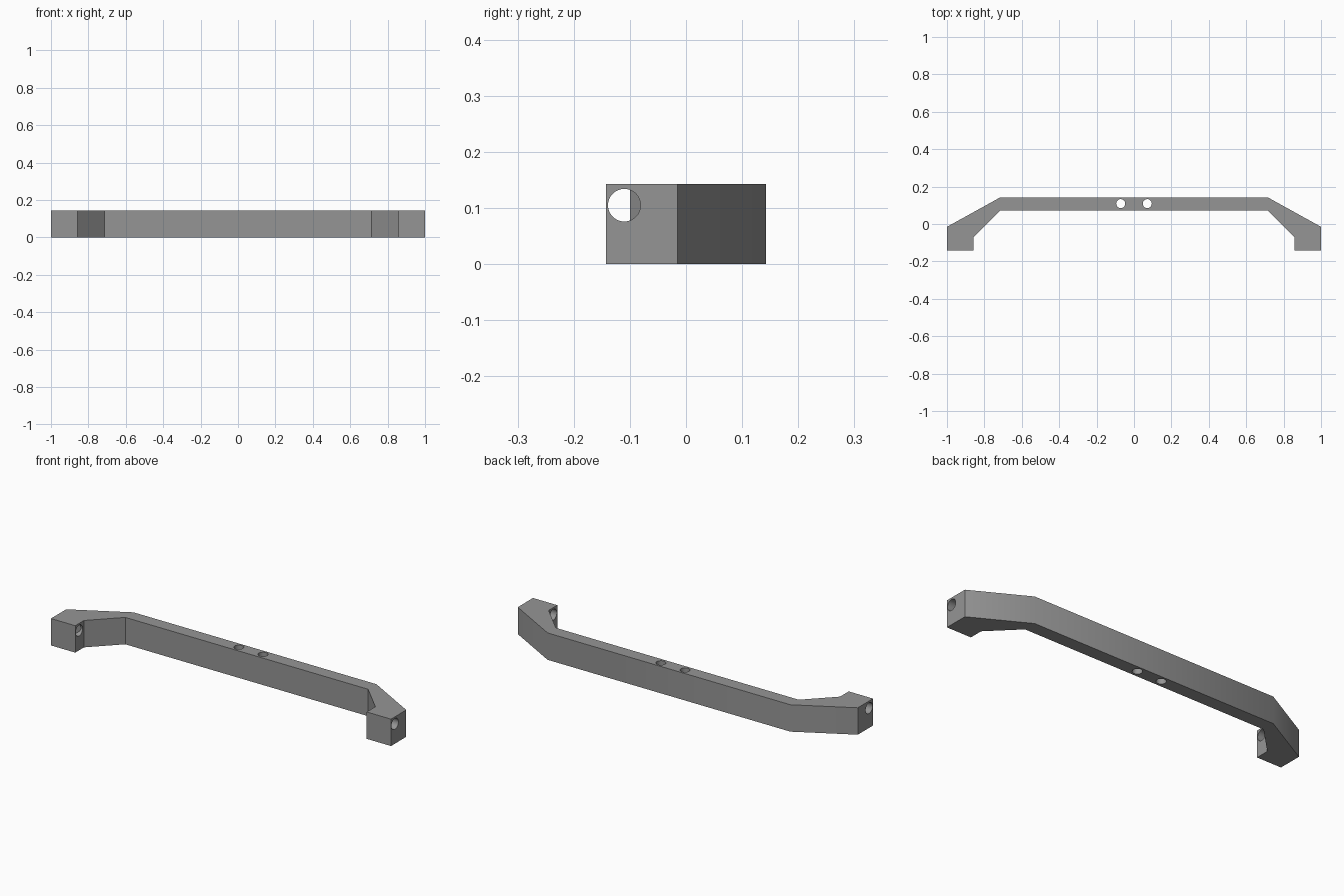
import bpy, bmesh, math
from mathutils import Matrix

if "Cube" in bpy.data.objects:
    bpy.data.objects.remove(bpy.data.objects["Cube"])

H = 0.143          # overall height of the handle

grey = bpy.data.materials.new("plain grey")
grey.diffuse_color = (0.30, 0.30, 0.30, 1)
grey.use_nodes = True
grey.node_tree.nodes["Principled BSDF"].inputs["Base Color"].default_value = grey.diffuse_color


def make_object(name, bm):
    bmesh.ops.recalc_face_normals(bm, faces=bm.faces)
    mesh = bpy.data.meshes.new(name)
    bm.to_mesh(mesh)
    bm.free()
    mesh.materials.append(grey)
    obj = bpy.data.objects.new(name, mesh)
    bpy.context.collection.objects.link(obj)
    return obj


def prism(name, outline, z0, z1):
    """Extrude a plan outline upwards."""
    bm = bmesh.new()
    face = bm.faces.new([bm.verts.new((x, y, z0)) for x, y in outline])
    top = bmesh.ops.extrude_face_region(bm, geom=[face])["geom"]
    bmesh.ops.translate(bm, vec=(0, 0, z1 - z0),
                        verts=[v for v in top if isinstance(v, bmesh.types.BMVert)])
    return make_object(name, bm)


def cylinder(name, radius, depth, matrix):
    bm = bmesh.new()
    bmesh.ops.create_cone(bm, cap_ends=True, segments=48, radius1=radius,
                          radius2=radius, depth=depth, matrix=matrix)
    return make_object(name, bm)


def subtract(obj, cutter):
    mod = obj.modifiers.new("cut", 'BOOLEAN')
    mod.operation = 'DIFFERENCE'
    mod.solver = 'EXACT'
    mod.object = cutter
    cutter.hide_render = True
    cutter.hide_set(True)


# Handle bar with sloping arms and end blocks
half = [(0.714, 0.073), (0.857, -0.07), (0.857, -0.143),
        (1.0, -0.143), (1.0, -0.015), (0.714, 0.143)]
handle = prism("handle_bar", half + [(-x, y) for x, y in reversed(half)], 0, H)

for side, label in ((1, "right"), (-1, "left")):
    # Sideways hole in the end block, partly closed by the tip of the arm
    turn = Matrix.Translation((side * 0.93, -0.11, 0.105)) @ Matrix.Rotation(math.pi / 2, 4, 'Y')
    bore = cylinder(label + "_end_hole_cutter", 0.029, 0.2, turn)
    tip = prism(label + "_arm_tip_helper",
                [(side * x, y) for x, y in
                 ((0.886, -0.1), (1.0, -0.015), (0.9, 0.03), (0.83, -0.044))], -0.05, 0.2)
    subtract(bore, tip)
    subtract(handle, bore)

    # Vertical screw hole near the middle
    screw = cylinder(label + "_screw_hole_cutter", 0.024, 0.4,
                     Matrix.Translation((side * 0.071, 0.109, 0.07)))
    subtract(handle, screw)

# Bake the cuts, then smooth the round walls
bpy.context.view_layer.update()
baked = bpy.data.meshes.new_from_object(
    handle.evaluated_get(bpy.context.evaluated_depsgraph_get()))
handle.modifiers.clear()
handle.data = baked
bpy.ops.object.select_all(action='DESELECT')
handle.select_set(True)
bpy.context.view_layer.objects.active = handle
bpy.ops.object.shade_smooth_by_angle(angle=math.radians(30))

# Remove the cutters now the holes are baked in
for obj in list(bpy.data.objects):
    if obj is not handle and obj.name != handle.name:
        bpy.data.objects.remove(obj)
